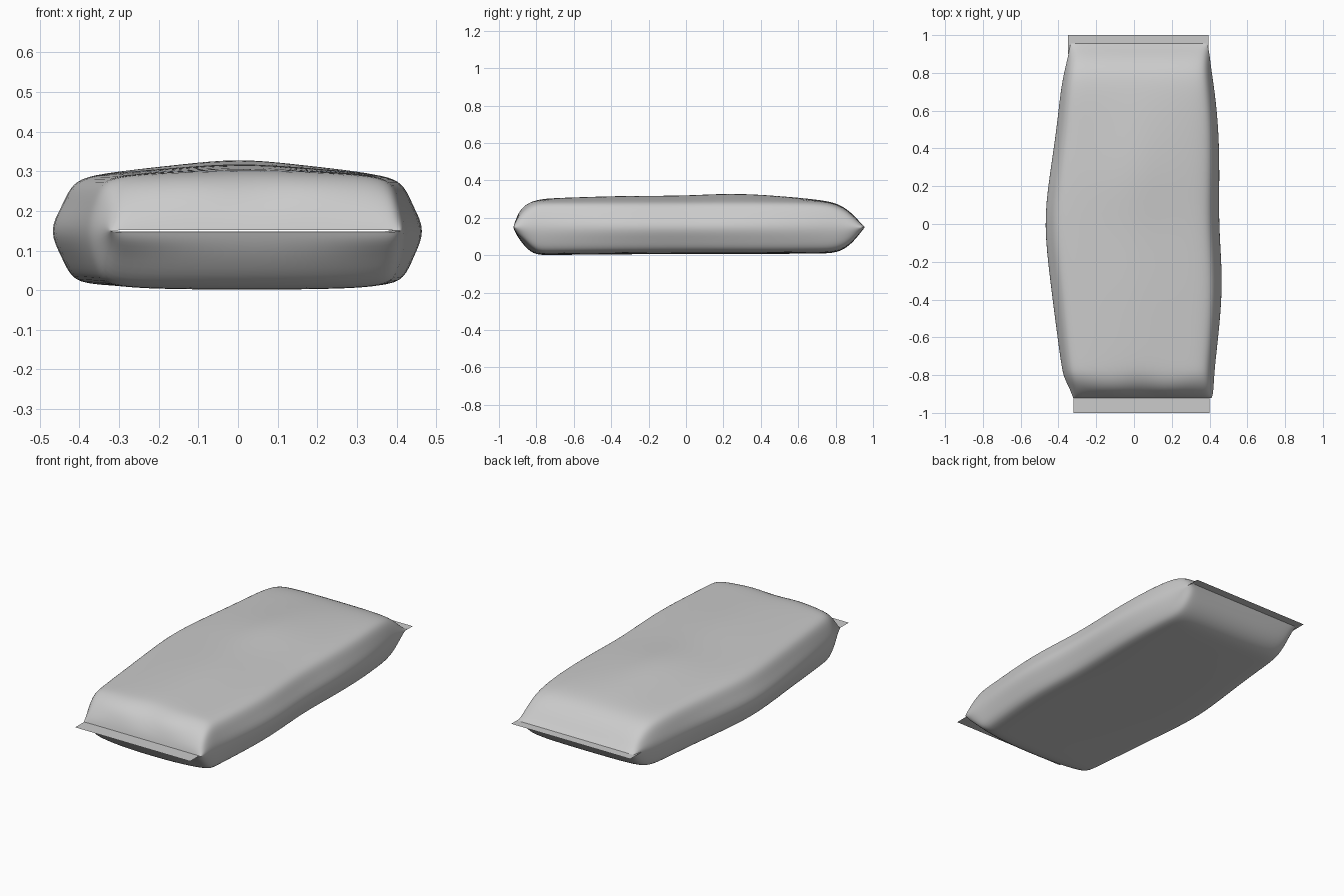
import bpy, bmesh, math

if "Cube" in bpy.data.objects:
    bpy.data.objects.remove(bpy.data.objects["Cube"])

# Stations along the bag: y, left x, right x, bottom z, top z
STATIONS = [
    (-0.922, -0.325, 0.413, 0.145, 0.152), (-0.912, -0.33, 0.42, 0.12, 0.19),
    (-0.875, -0.345, 0.425, 0.075, 0.258), (-0.81, -0.378, 0.43, 0.001, 0.295),
    (-0.74, -0.392, 0.436, 0.001, 0.306), (-0.55, -0.42, 0.46, 0.003, 0.313),
    (-0.3, -0.455, 0.483, 0.005, 0.322), (0.0, -0.49, 0.459, 0.007, 0.32),
    (0.24, -0.46, 0.464, 0.007, 0.339), (0.5, -0.418, 0.457, 0.007, 0.32),
    (0.7, -0.396, 0.434, 0.009, 0.299), (0.81, -0.373, 0.415, 0.01, 0.28),
    (0.88, -0.355, 0.407, 0.055, 0.232), (0.925, -0.347, 0.399, 0.11, 0.182),
    (0.955, -0.34, 0.393, 0.148, 0.153),
]
# Half cross-section: fraction of half width, fraction of half height
UPPER = [(1, 0), (0.965, 0.42), (0.92, 0.76), (0.84, 0.93), (0.62, 0.98), (0.32, 1)]
LOWER = [(0.965, 0.47), (0.915, 0.84), (0.81, 0.96), (0.4, 1)]
MID = 0.15


def ring(y, xl, xr, zb, zt):
    cx, hw = (xl + xr) / 2, (xr - xl) / 2
    up, down = zt - MID, MID - zb
    base = min(up, 0.145)          # shoulder height; the rest is a central crown
    pinch = 1 - 0.5 * max(0, hw - 0.39)   # bulging middle has pointier sides

    def side(s, f, h, upper):
        g = f if f == 1 else f * pinch
        dz = h * base + (up - base) * (1 - f) ** 1.3 if upper else -h * down
        return (cx + s * hw * g, y, dz)

    pts = [side(1, f, h, True) for f, h in UPPER] + [side(1, 0, 1, True)]
    pts += [side(-1, f, h, True) for f, h in reversed(UPPER)]
    pts += [side(-1, f, h, False) for f, h in LOWER]
    pts += [side(1, f, h, False) for f, h in reversed(LOWER)]
    # Gentle creases near the gathered front end
    crease = 0.012 if -0.9 < y < -0.8 else 0
    return [(px, py + crease * math.sin(20 * px + 1), MID + dz) for px, py, dz in pts]


def make_object(name, bm):
    bmesh.ops.recalc_face_normals(bm, faces=bm.faces)
    mesh = bpy.data.meshes.new(name)
    bm.to_mesh(mesh)
    bm.free()
    ob = bpy.data.objects.new(name, mesh)
    bpy.context.collection.objects.link(ob)
    return ob


# Puffy bag body lofted through the stations
bm = bmesh.new()
rings = [[bm.verts.new(p) for p in ring(*s)] for s in STATIONS]
for a, b in zip(rings, rings[1:]):
    n = len(a)
    for i in range(n):
        bm.faces.new((a[i], a[(i + 1) % n], b[(i + 1) % n], b[i]))
body = make_object("bag_body", bm)
for p in body.data.polygons:
    p.use_smooth = True
sub = body.modifiers.new("smooth", "SUBSURF")
sub.levels = sub.render_levels = 2


# Flat sealed strips at both ends
def seal(name, x0, x1, y0, y1):
    bm = bmesh.new()
    bm.faces.new([bm.verts.new((x, y, MID)) for x, y in ((x0, y0), (x1, y0), (x1, y1), (x0, y1))])
    make_object(name, bm)


seal("front_seal", -0.32, 0.40, -1.0, -0.9)
seal("back_seal", -0.35, 0.395, 0.9, 1.0)
